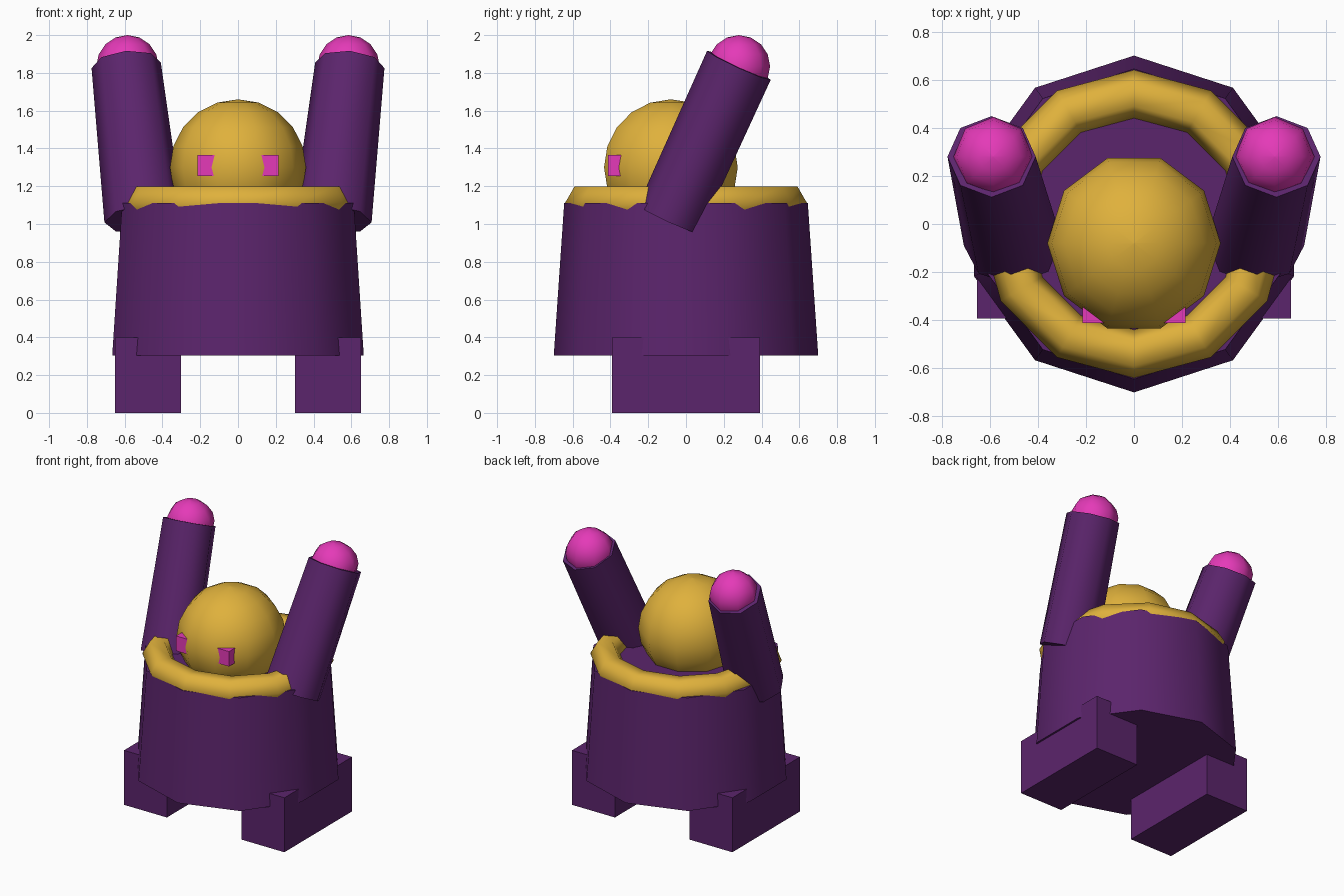
import bpy, bmesh
from math import sin, cos, pi, radians
from mathutils import Vector

cube = bpy.data.objects.get("Cube")
if cube:
    bpy.data.objects.remove(cube, do_unlink=True)


def material(name, rgb):
    m = bpy.data.materials.new(name)
    m.use_nodes = True
    m.diffuse_color = (*rgb, 1)
    m.node_tree.nodes["Principled BSDF"].inputs["Base Color"].default_value = (*rgb, 1)
    return m


PURPLE = material("deep purple", (0.105, 0.018, 0.15))
GOLD = material("gold", (0.74, 0.44, 0.045))
PINK = material("hot pink", (0.78, 0.042, 0.48))


def finish(bm, name, mat, smooth=None):
    bmesh.ops.recalc_face_normals(bm, faces=bm.faces)
    mesh = bpy.data.meshes.new(name)
    bm.to_mesh(mesh)
    bm.free()
    mesh.materials.append(mat)
    obj = bpy.data.objects.new(name, mesh)
    bpy.context.collection.objects.link(obj)
    if smooth:
        bpy.ops.object.select_all(action="DESELECT")
        obj.select_set(True)
        bpy.context.view_layer.objects.active = obj
        bpy.ops.object.shade_smooth_by_angle(angle=radians(smooth))
    return obj


def ring(center, ru, rv, sides, start=0.0, u=(1, 0, 0), v=(0, 1, 0)):
    c, u, v = Vector(center), Vector(u).normalized(), Vector(v).normalized()
    turns = [start + 2 * pi * i / sides for i in range(sides)]
    return [c + u * ru * cos(a) + v * rv * sin(a) for a in turns]


def loft(name, rings, mat, closed=False, smooth=55):
    """Skin a series of rings; cap the ends or join last to first."""
    bm = bmesh.new()
    loops = [[bm.verts.new(p) for p in r] for r in rings]
    n = len(loops[0])
    pairs = list(zip(loops, loops[1:]))
    if closed:
        pairs.append((loops[-1], loops[0]))
    else:
        bm.faces.new(loops[0])
        bm.faces.new(loops[-1])
    for a, b in pairs:
        for i in range(n):
            j = (i + 1) % n
            bm.faces.new((a[i], a[j], b[j], b[i]))
    return finish(bm, name, mat, smooth)


def ball(name, center, radii, sides, rows, mat, start=0.0):
    x, y, z = center
    rx, ry, rz = radii
    rings = []
    for k in range(rows + 1):
        a = pi * k / rows
        s = max(sin(a), 0.002)
        rings.append(ring((x, y, z - rz * cos(a)), rx * s, ry * s, sides, start))
    return loft(name, rings, mat, smooth=60)


def box(name, lo, hi, mat):
    bm = bmesh.new()
    bmesh.ops.create_cube(bm, size=1)
    for vert in bm.verts:
        vert.co = Vector([h if c > 0 else l for c, l, h in zip(vert.co, lo, hi)])
    return finish(bm, name, mat)


# Tapered ten-sided body
loft("body", [ring((0, 0, 0.305), 0.70, 0.70, 10, pi / 2),
              ring((0, 0, 1.11), 0.645, 0.645, 10, pi / 2)], PURPLE)

# Collar ring around the top
section = [k * pi / 3 for k in range(6)]
loft("collar", [ring((0, 0, 1.112 + 0.1 * sin(a)), 0.54 + 0.1 * cos(a),
                     0.54 + 0.1 * cos(a), 12) for a in section],
     GOLD, closed=True, smooth=80)

# Head
ball("head", (0, -0.08, 1.3), (0.36, 0.372, 0.36), 10, 10, GOLD)

for side, s in (("left", 1), ("right", -1)):
    # Foot and eye blocks
    for part, lo, hi, mat in (
            ("foot", (0.303, -0.393, 0), (0.652, 0.393, 0.4), PURPLE),
            ("eye", (0.105, -0.412, 1.255), (0.215, -0.3, 1.365), PINK)):
        xs = sorted((s * lo[0], s * hi[0]))
        box(f"{side}_{part}", (xs[0], *lo[1:]), (xs[1], *hi[1:]), mat)

    # Raised arm, wider at the shoulder
    across, back = (s, 0, -0.08), (0, 0.91, -0.415)
    loft(f"{side}_arm", [
        ring((s * 0.5, -0.09, 1.025), 0.208, 0.18, 8, 0, across, back),
        ring((s * 0.592, 0.28, 1.84), 0.184, 0.185, 8, 0, across, back)], PURPLE)

    # Hand
    ball(f"{side}_hand", (s * 0.585, 0.28, 1.835), (0.165,) * 3, 8, 8, PINK)
